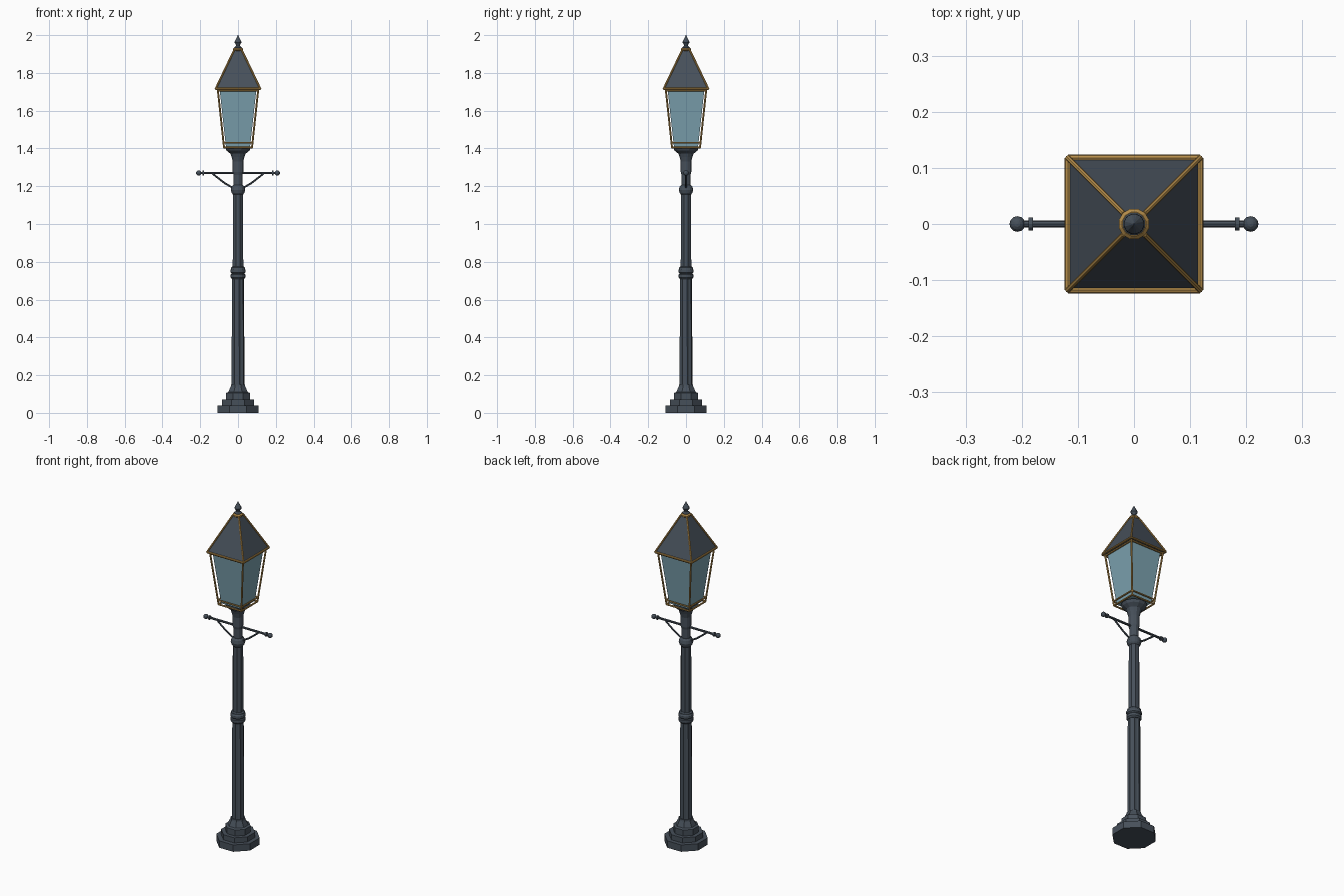
import bpy, bmesh, math
from mathutils import Vector

cube = bpy.data.objects.get("Cube")
if cube:
    bpy.data.objects.remove(cube)


def material(name, rgb):
    m = bpy.data.materials.new(name)
    m.use_nodes = True
    m.diffuse_color = (*rgb, 1)
    m.node_tree.nodes["Principled BSDF"].inputs["Base Color"].default_value = (*rgb, 1)
    return m


IRON = material("dark iron", (0.062, 0.080, 0.102))
GOLD = material("aged gold", (0.47, 0.27, 0.07))
GLASS = material("blue glass", (0.20, 0.36, 0.43))


def finish(name, bm, mat):
    bmesh.ops.recalc_face_normals(bm, faces=bm.faces)
    me = bpy.data.meshes.new(name)
    bm.to_mesh(me)
    bm.free()
    me.materials.append(mat)
    ob = bpy.data.objects.new(name, me)
    bpy.context.collection.objects.link(ob)
    return ob


def stack(name, rings, mat, sides=8, groove=1.0):
    """Skin a list of (radius across flats, height) rings; groove pulls in every other corner."""
    bm = bmesh.new()
    loops = []
    for r, z in rings:
        loop = []
        for i in range(sides):
            a = math.tau * (i + 0.5) / sides
            d = r / math.cos(math.pi / sides) * (groove if i % 2 else 1)
            loop.append(bm.verts.new((d * math.cos(a), d * math.sin(a), z)))
        loops.append(loop)
    for lo, hi in zip(loops, loops[1:]):
        for i in range(sides):
            j = (i + 1) % sides
            bm.faces.new((lo[i], lo[j], hi[j], hi[i]))
    bm.faces.new(loops[0])
    bm.faces.new(loops[-1])
    return finish(name, bm, mat)


def rods(name, segments, radius, mat, sides=8):
    """Join straight rods, each running between two points."""
    bm = bmesh.new()
    for a, b in segments:
        a, b = Vector(a), Vector(b)
        turn = (b - a).to_track_quat("Z", "Y").to_matrix().to_4x4()
        turn.translation = (a + b) / 2
        bmesh.ops.create_cone(bm, cap_ends=True, segments=sides, radius1=radius,
                              radius2=radius, depth=(b - a).length, matrix=turn)
    return finish(name, bm, mat)


def corners(h, z):
    return [(sx * h, sy * h, z) for sx, sy in ((1, 1), (-1, 1), (-1, -1), (1, -1))]


def square_frame(name, h, z, radius):
    c = corners(h, z)
    rods(name, [(c[i], c[(i + 1) % 4]) for i in range(4)], radius, GOLD)


# Stepped octagonal base
stack("base", [(0.109, 0), (0.109, 0.04), (0.085, 0.04), (0.085, 0.07), (0.064, 0.07),
               (0.064, 0.105), (0.052, 0.11), (0.038, 0.14), (0.036, 0.15)], IRON)

# Fluted lower shaft, collar and plain upper shaft
stack("lower_shaft", [(0.034, 0.14), (0.032, 0.72)], IRON, 16, 0.86)
stack("middle_collar", [(0.033, 0.71), (0.039, 0.718), (0.039, 0.733), (0.034, 0.738),
                        (0.040, 0.744), (0.040, 0.758), (0.036, 0.764), (0.036, 0.770),
                        (0.028, 0.776)], IRON, 16)
stack("upper_shaft", [(0.028, 0.77), (0.026, 1.17)], IRON)
stack("upper_collar", [(0.026, 1.155), (0.034, 1.165), (0.038, 1.180), (0.034, 1.197),
                       (0.026, 1.207)], IRON, 16)
stack("neck", [(0.024, 1.20), (0.024, 1.26), (0.028, 1.275), (0.028, 1.33), (0.034, 1.355),
               (0.040, 1.372), (0.060, 1.388), (0.067, 1.403)], IRON, 12)

# Ladder bar with end balls, rings and braces
rods("ladder_bar", [((-0.20, 0, 1.27), (0.20, 0, 1.27))], 0.0065, IRON)
for side, s in (("left", 1), ("right", -1)):
    rods(side + "_bar_ring", [((s * 0.180, 0, 1.27), (s * 0.188, 0, 1.27))], 0.012, IRON, 12)
    bm = bmesh.new()
    bmesh.ops.create_uvsphere(bm, u_segments=12, v_segments=8, radius=0.014)
    ball = finish(side + "_bar_ball", bm, IRON)
    ball.location = (s * 0.208, 0, 1.27)
    path = [(s * x, 0, z) for x, z in ((0.025, 1.19), (0.07, 1.216), (0.105, 1.243), (0.135, 1.267))]
    rods(side + "_brace", list(zip(path, path[1:])), 0.005, IRON, 6)

# Tapered glass body set inside the frame
root2 = math.sqrt(2)
stack("glass", [(0.064, 1.41), (0.097, 1.71)], GLASS, 4)

# Gold lantern frame
rods("corner_posts", list(zip(corners(0.074, 1.405), corners(0.107, 1.712))), 0.005, GOLD)
square_frame("bottom_frame", 0.074, 1.405, 0.005)
square_frame("lower_rail", 0.077, 1.43, 0.0045)
square_frame("top_frame", 0.106, 1.707, 0.005)

# Pyramid roof with gold eaves and hips
stack("roof", [(0.118, 1.713), (0.018, 1.925)], IRON, 4)
square_frame("eaves", 0.118, 1.716, 0.006)
rods("roof_hips", list(zip(corners(0.118, 1.717), corners(0.018, 1.926))), 0.005, GOLD)

# Gold cap ring and pointed finial
stack("cap_ring", [(0.021, 1.915), (0.027, 1.92), (0.027, 1.927), (0.021, 1.933)], GOLD, 12)
stack("finial", [(0.020, 1.925), (0.020, 1.935), (0.011, 1.943), (0.012, 1.950), (0.018, 1.960),
                 (0.017, 1.968), (0.009, 1.983), (0.001, 2.0)], IRON, 12)
